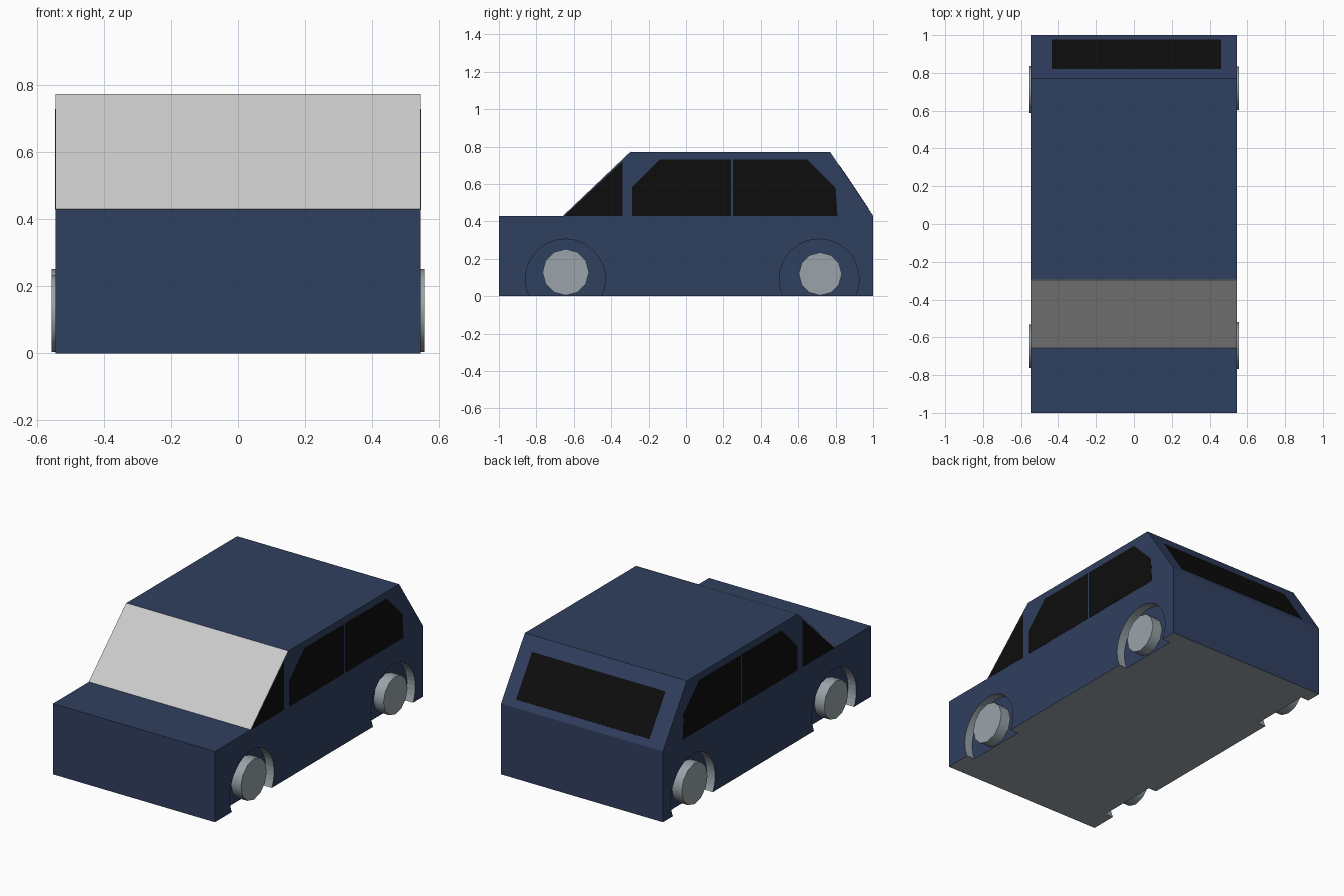
import bpy, bmesh, math
from mathutils import Matrix, Vector

if "Cube" in bpy.data.objects:
    bpy.data.objects.remove(bpy.data.objects["Cube"])

W = 0.545       # half width of the body
DEPTH = 0.055   # depth of the wheel arches


def material(name, color):
    m = bpy.data.materials.new(name)
    m.diffuse_color = (*color, 1)
    m.use_nodes = True
    m.node_tree.nodes["Principled BSDF"].inputs["Base Color"].default_value = m.diffuse_color
    return m


blue = material("blue_paint", (0.03, 0.05, 0.115))
metal = material("metal_grey", (0.32, 0.37, 0.40))
black = material("dark_glass", (0.004, 0.004, 0.004))


def finish(name, bm, mats=()):
    bmesh.ops.recalc_face_normals(bm, faces=bm.faces)
    me = bpy.data.meshes.new(name)
    bm.to_mesh(me)
    bm.free()
    for m in mats:
        me.materials.append(m)
    ob = bpy.data.objects.new(name, me)
    bpy.context.collection.objects.link(ob)
    return ob


def prism(bm, pts, x0, x1):
    """Extrude a (y, z) outline from x0 to x1."""
    f = bm.faces.new([bm.verts.new((x0, y, z)) for y, z in pts])
    r = bmesh.ops.extrude_face_region(bm, geom=[f])
    verts = [v for v in r["geom"] if isinstance(v, bmesh.types.BMVert)]
    bmesh.ops.translate(bm, verts=verts, vec=(x1 - x0, 0, 0))


def disc(bm, y, z, r, x0, x1, sides):
    m = Matrix.Translation(((x0 + x1) / 2, y, z)) @ Matrix.Rotation(math.pi / 2, 4, 'Y')
    bmesh.ops.create_cone(bm, cap_ends=True, segments=sides, radius1=r, radius2=r,
                          depth=abs(x1 - x0), matrix=m)


# Body shell with a grey floor
bm = bmesh.new()
prism(bm, [(-1, 0), (-1, 0.43), (-0.655, 0.43), (-0.295, 0.772),
           (0.77, 0.772), (1, 0.43), (1, 0)], -W, W)
for f in bm.faces:
    f.material_index = int(f.calc_center_median().z < 0.01)
body = finish("body", bm, (blue, metal))

# Wheel arches: blue back wall, grey rim
bm = bmesh.new()
for side in (-1, 1):
    for y in (-0.645, 0.712):
        disc(bm, y, 0.092, 0.213, side * (W - DEPTH), side * (W + 0.1), 48)
bm.normal_update()
for f in bm.faces:
    f.material_index = int(abs(f.normal.x) < 0.5)
cutter = finish("arch_cutter", bm, (blue, metal))
cutter.hide_render = True
cutter.hide_viewport = True
cut = body.modifiers.new("arches", 'BOOLEAN')
cut.operation = 'DIFFERENCE'
cut.solver = 'EXACT'
cut.object = cutter

# Wheels, slightly different in size at opposite corners
for name, side, y, r in (("front_right", 1, -0.643, 0.124), ("rear_right", 1, 0.718, 0.115),
                         ("front_left", -1, -0.648, 0.115), ("rear_left", -1, 0.712, 0.124)):
    bm = bmesh.new()
    disc(bm, y, r + 0.004, r, side * (W - DEPTH - 0.01), side * 0.557, 12)
    wheel = finish(name + "_wheel", bm, (metal,))
    bpy.context.view_layer.objects.active = wheel
    wheel.select_set(True)
    bpy.ops.object.shade_smooth_by_angle(angle=math.radians(35))
    wheel.select_set(False)

# Side windows, mirrored to the left
outlines = {
    "quarter_window": [(-0.65, 0.43), (-0.34, 0.72), (-0.34, 0.43)],
    "front_window": [(-0.29, 0.43), (-0.29, 0.58), (-0.14, 0.73), (0.24, 0.73), (0.24, 0.43)],
    "rear_side_window": [(0.25, 0.43), (0.25, 0.73), (0.65, 0.73), (0.80, 0.58), (0.81, 0.43)],
}
for name, pts in outlines.items():
    bm = bmesh.new()
    prism(bm, pts, W - 0.003, W + 0.001)
    win = finish(name, bm, (black,))
    win.modifiers.new("mirror", 'MIRROR')


# Sloped panes lying on the body
def pane(name, x0, x1, low, high, mats):
    d = Vector((0, high[0] - low[0], high[1] - low[1]))
    n = Vector((0, -d.z, d.y)).normalized()
    n *= 0.002 if n.z > 0 else -0.002
    bm = bmesh.new()
    prism(bm, [(p[0] + s * n.y, p[1] + s * n.z)
               for p, s in ((low, -1), (high, -1), (high, 1), (low, 1))], x0, x1)
    return finish(name, bm, mats)


pane("windscreen", -W, W, (-0.655, 0.43), (-0.295, 0.772), ())
pane("rear_window", -0.435, 0.46, (0.975, 0.467), (0.82, 0.698), (black,))
